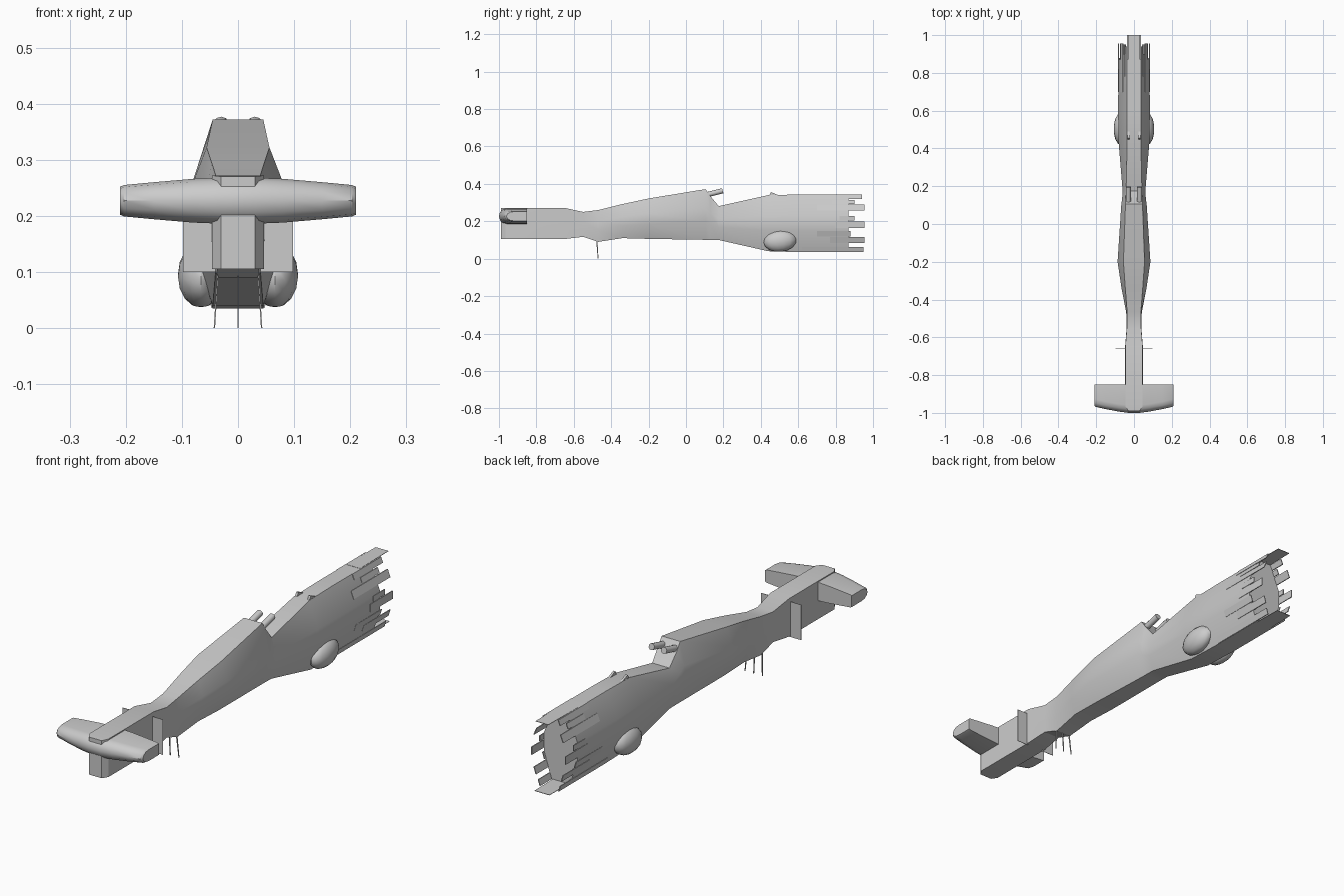
import bpy, bmesh, math
from mathutils import Vector, Matrix

if "Cube" in bpy.data.objects:
    bpy.data.objects.remove(bpy.data.objects["Cube"])


def finish(bm, name, smooth=None):
    bmesh.ops.recalc_face_normals(bm, faces=bm.faces)
    me = bpy.data.meshes.new(name)
    bm.to_mesh(me)
    bm.free()
    ob = bpy.data.objects.new(name, me)
    bpy.context.collection.objects.link(ob)
    if smooth:
        bpy.ops.object.select_all(action='DESELECT')
        ob.select_set(True)
        bpy.context.view_layer.objects.active = ob
        bpy.ops.object.shade_smooth_by_angle(angle=math.radians(smooth))
    return ob


def loft(rings, name, smooth=None):
    """Skin closed rings of points and cap both ends."""
    bm = bmesh.new()
    vr = [[bm.verts.new(p) for p in r] for r in rings]
    n = len(vr[0])
    for a, b in zip(vr, vr[1:]):
        for i in range(n):
            j = (i + 1) % n
            bm.faces.new((a[i], a[j], b[j], b[i]))
    bm.faces.new(vr[0])
    bm.faces.new(vr[-1])
    return finish(bm, name, smooth)


def hull_ring(y, top, bot, wt, wm, wb):
    h = top - bot
    half = [(wt, top), (wm, bot + .63 * h), (wm, bot + .37 * h), (wb, bot)]
    pts = half + [(-x, z) for x, z in reversed(half)]
    return [(x, y, z) for x, z in pts]


# hull: y, top z, bottom z, half widths at top, middle, bottom
stations = [
    (-.99, .270, .105, .030, .030, .030),
    (-.965, .272, .105, .046, .046, .046),
    (-.65, .272, .105, .046, .047, .046),
    (-.55, .250, .117, .038, .039, .038),
    (-.47, .260, .090, .036, .041, .036),
    (-.34, .292, .110, .046, .066, .044),
    (-.20, .322, .106, .056, .087, .046),
    (.105, .372, .101, .045, .067, .040),
    (.13, .335, .101, .045, .063, .040),
    (.175, .281, .100, .042, .060, .040),
    (.44, .340, .040, .036, .082, .045),
    (.60, .343, .035, .036, .084, .045),
    (.87, .343, .035, .036, .082, .045),
]
loft([hull_ring(*s) for s in stations], "hull", 25)


# nose wing: rounded leading edge, square trailing edge, tapered to tips
def wing_ring(x, lead, t, trail=-.85):
    pts = [(trail, t), (lead + .04, t)]
    for i in range(1, 6):
        a = math.pi * i / 6
        pts.append((lead + .04 - .04 * math.sin(a), t * math.cos(a)))
    pts += [(lead + .04, -t), (trail, -t)]
    return [(x, y, .227 + z) for y, z in pts]


half = [(.03, -1.0, .041), (.08, -.993, .039), (.15, -.98, .033), (.203, -.968, .028), (.21, -.96, .025)]
loft([wing_ring(-x, l, t) for x, l, t in reversed(half)] +
     [wing_ring(x, l, t) for x, l, t in half], "nose_wing", 35)


def slab(pts, offset, name):
    """Thin plate from a polygon and its offset copy."""
    o = Vector(offset)
    loft([[Vector(p) - o for p in pts], [Vector(p) + o for p in pts]], name)


# rear outline half width at height z
outline = [(.035, .045), (.149, .082), (.229, .082), (.343, .036)]


def width(z):
    for (z0, w0), (z1, w1) in zip(outline, outline[1:]):
        if z <= z1:
            return w0 + (w1 - w0) * (z - z0) / (z1 - z0)
    return outline[-1][1]


# torn plating: z low, z high, start y, end y
strips = [(.036, .062, .62, .95), (.085, .115, .77, .955), (.120, .148, .70, .88),
          (.165, .200, .80, .955), (.204, .228, .82, .90), (.257, .289, .70, .955),
          (.293, .315, .78, .90), (.320, .343, .74, .94)]

for s, side in ((-1, "left"), (1, "right")):
    for i, (a, b, y0, y1) in enumerate(strips):
        slab([(s * width(a), y0, a), (s * width(b), y0, b),
              (s * width(b), y1, b), (s * width(a), y1, a)],
             (.002 * s, 0, 0), f"{side}_plating_{i}")

    # vertical fins behind the nose
    slab([(s * .04, -.66, .10), (s * .098, -.66, .10), (s * .098, -.66, .255), (s * .04, -.66, .255)],
         (0, .001, 0), side + "_fin")

    # side pods
    bm = bmesh.new()
    bmesh.ops.create_uvsphere(bm, u_segments=14, v_segments=8, radius=1,
                              matrix=Matrix.Translation((s * .066, .503, .094)) @
                              Matrix.Rotation(math.radians(6), 4, 'X') @
                              Matrix.Diagonal((.042, .088, .057, 1)))
    finish(bm, side + "_pod", 40)

    # angled thruster barrels in the dorsal notch
    bm = bmesh.new()
    tilt = Vector((0, .95, .24)).to_track_quat('Z', 'Y').to_matrix().to_4x4()
    bmesh.ops.create_cone(bm, cap_ends=True, segments=10, radius1=.014, radius2=.014, depth=.10,
                          matrix=Matrix.Translation((s * .03, .148, .351)) @ tilt)
    finish(bm, side + "_barrel", 40)

    # small dorsal wedges
    slab([(s * .03, .445, .338), (s * .03, .455, .356), (s * .03, .49, .341)],
         (.005, 0, 0), side + "_dorsal_wedge")

# flat plates running past the stern, above and below
for z, w, name in ((.343, .034, "stern_top_plate"), (.036, .04, "stern_bottom_plate")):
    slab([(-w, .80, z), (w, .80, z), (w * .9, 1.0, z), (-w * .9, 1.0, z)], (0, 0, .001), name)

# ventral antennas
for x, name in ((-.036, "left"), (0, "middle"), (.036, "right")):
    k = 1.17
    slab([(x, -.480, .095), (x, -.473, .095), (x * k, -.468, 0), (x * k, -.472, 0)],
         (.0012, 0, 0), name + "_antenna")
